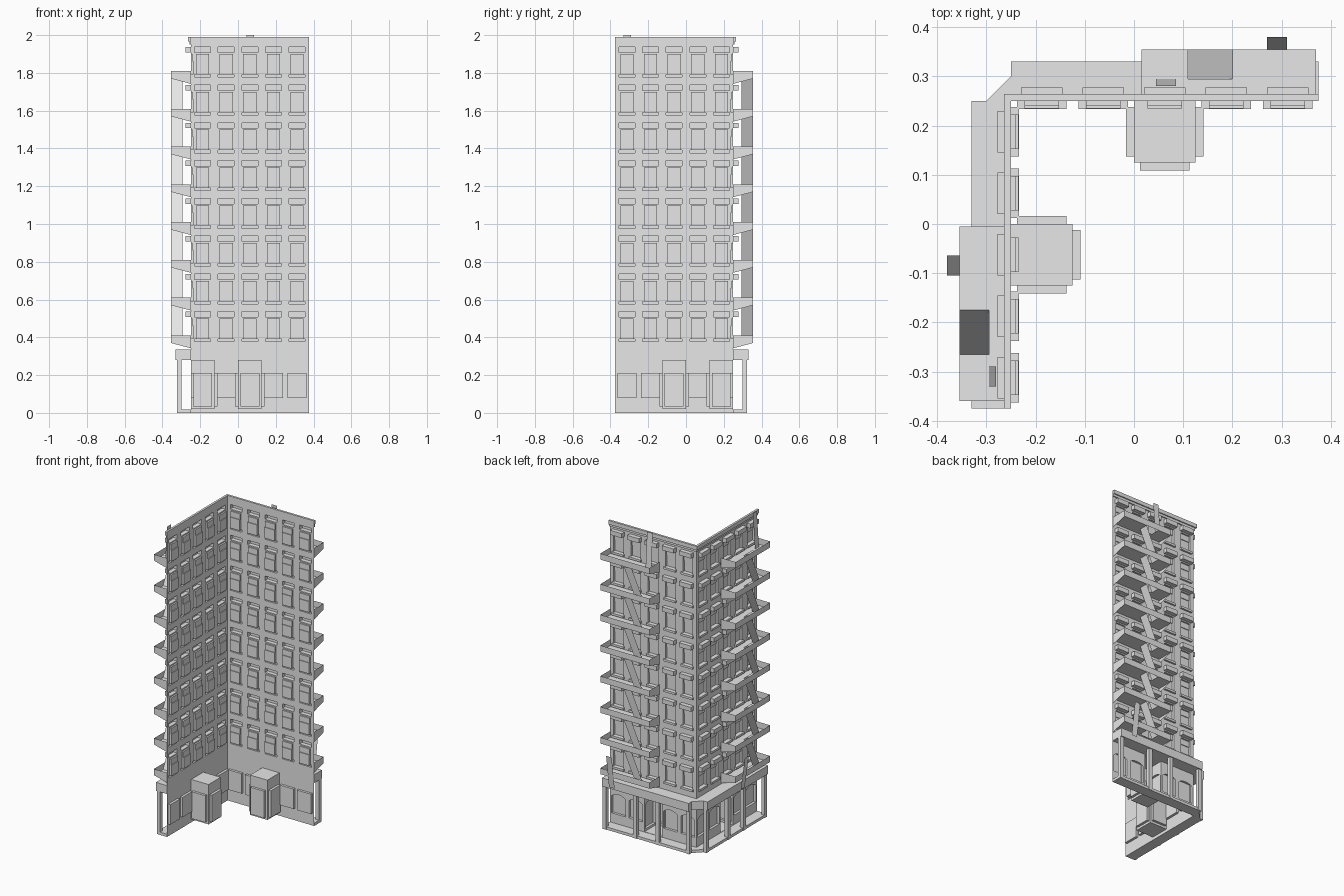
import bpy, bmesh, math
from mathutils import Matrix

cube = bpy.data.objects.get("Cube")
if cube:
    bpy.data.objects.remove(cube)

grey = bpy.data.materials.new("plain grey")
grey.use_nodes = True
grey.diffuse_color = (0.8, 0.8, 0.8, 1)
grey.node_tree.nodes["Principled BSDF"].inputs["Base Color"].default_value = (0.8, 0.8, 0.8, 1)

T = Matrix.Translation


def turn(deg):
    return Matrix.Rotation(math.radians(deg), 4, "Z")


def finish(name, bm, matrix=Matrix()):
    bmesh.ops.remove_doubles(bm, verts=bm.verts, dist=0.00001)
    bm.transform(matrix)
    mesh = bpy.data.meshes.new(name)
    bm.to_mesh(mesh)
    bm.free()
    mesh.materials.append(grey)
    obj = bpy.data.objects.new(name, mesh)
    bpy.context.collection.objects.link(obj)
    return obj


def face(bm, *points):
    return bm.faces.new([bm.verts.new(p) for p in points])


def box(bm, x0, x1, y0, y1, z0, z1):
    m = T(((x0 + x1) / 2, (y0 + y1) / 2, (z0 + z1) / 2))
    bmesh.ops.create_cube(bm, size=1, matrix=m @ Matrix.Diagonal((x1 - x0, y1 - y0, z1 - z0, 1)))


def relief(name, us, zs, depth, matrix, extra=None):
    """Wall sheet whose cells are pushed in or out by depth(u, z); None leaves a hole."""
    bm = bmesh.new()
    us, zs = sorted(us), sorted(zs)
    cols, rows = list(zip(us, us[1:])), list(zip(zs, zs[1:]))
    d = [[depth((a + b) / 2, (p + q) / 2) for p, q in rows] for a, b in cols]
    for i, (a, b) in enumerate(cols):
        for j, (p, q) in enumerate(rows):
            y = d[i][j]
            if y is None:
                continue
            face(bm, (a, y, p), (a, y, q), (b, y, q), (b, y, p))
            if i + 1 < len(cols) and d[i + 1][j] not in (None, y):
                n = d[i + 1][j]
                face(bm, (b, y, p), (b, y, q), (b, n, q), (b, n, p))
            if j + 1 < len(rows) and d[i][j + 1] not in (None, y):
                n = d[i][j + 1]
                face(bm, (a, y, q), (a, n, q), (b, n, q), (b, y, q))
    if extra:
        extra(bm)
    return finish(name, bm, matrix)


HALF, PITCH = 0.3125, 0.125
BAYS = [PITCH * (i - 2) for i in range(5)]
FLOORS = [0.377 + 0.2 * i for i in range(8)]


# Upper floors: sill, two sashes and lintel in each bay
def upper_depth(u, z):
    off = min(abs(u - c) for c in BAYS)
    h = z - max([f for f in FLOORS if f <= z], default=9)
    if off < 0.0425:
        if 0 < h < 0.014:
            return 0.012
        if 0.13 < h < 0.159:
            return 0.027
    if off < 0.035:
        if 0.014 < h < 0.085:
            return -0.015
        if 0.085 < h < 0.122:
            return -0.01
    return 0.0


# Shop fronts: arched windows, string course and a central entrance
SHOP = 0.05


def shop_depth(u, z):
    if abs(u) < PITCH / 2 and 0.02 < z < 0.28:
        return None
    if 0.318 < z < 0.332:
        return 0.01
    if min(abs(u - c) for c in BAYS) < SHOP and 0.08 < z < 0.21:
        return -0.016
    return 0.0


def arch(bm, c):
    steps = [c + SHOP * k / 4 for k in range(-4, 5)]
    curve = [(u, 0, 0.21 - 0.018 * ((u - c) / SHOP) ** 2) for u in steps]
    for p, q in zip(curve, curve[1:]):
        face(bm, p, (p[0], 0, 0.211), (q[0], 0, 0.211), q)


def shop_arches(bm):
    for c in BAYS:
        if c:
            arch(bm, c)


def alcove_depth(u, z):
    return -0.016 if abs(u) < SHOP and 0.035 < z < 0.21 else 0.0


# Fire escape: trays with railings, stairs between them, ladders at both ends
def fire_escape(name, matrix):
    bm = bmesh.new()
    x0, x1, s0, s1, y0, y1 = -0.0475, 0.3075, 0.0475, 0.1375, 0.045, 0.105
    for i in range(8):
        top = 0.41 + 0.2 * i
        low = top - 0.04
        for a, b, c in ((x0, s0, y1), (s0, s1, y0), (s1, x1, y1)):
            face(bm, (a, 0, low), (b, 0, low), (b, c, low), (a, c, low))
        face(bm, (x0, y1, low), (x0, y1, top), (x1, y1, top), (x1, y1, low))
        for x in (x0, x1):
            face(bm, (x, 0, low - 0.028), (x, 0, top), (x, y1, top), (x, y1, low))
        if i < 7:
            face(bm, (s0, y0, low), (s1, y0, low + 0.2), (s1, y1, low + 0.2), (s0, y1, low))
    face(bm, (0.208, 0.1, 0.3), (0.248, 0.1, 0.3), (0.248, 0.13, 0.515), (0.208, 0.13, 0.515))
    face(bm, (-0.0175, 0.045, 1.77), (0.0225, 0.045, 1.77), (0.0225, 0.03, 2.0), (-0.0175, 0.03, 2.0))
    finish(name, bm, matrix)


back = T((0.0625, 0.25, 0))
side = T((0, -0.125, 0)) @ turn(90) @ back

bay_cuts = [c + s * w for c in BAYS for s in (-1, 1) for w in (0.035, 0.0425)]
row_cuts = [f + h for f in FLOORS for h in (0, 0.014, 0.085, 0.122, 0.13, 0.159)]
shop_cuts = [c + s * SHOP for c in BAYS for s in (-1, 1)] + [-PITCH / 2, PITCH / 2]

for label, wall, shift in (("back", back, 0), ("side", side, -0.25)):
    relief(label + "_upper_wall", bay_cuts + [-HALF, HALF], row_cuts + [0.35, 1.97],
           upper_depth, wall)
    relief(label + "_shop_wall", shop_cuts + [-HALF, HALF],
           [0, 0.02, 0.08, 0.21, 0.28, 0.318, 0.332, 0.35], shop_depth, wall, shop_arches)

    # Entrance alcove
    w = PITCH / 2
    for part, place in (("rear", T((0, -2 * w, 0))),
                        ("left", T((w, -w, 0)) @ turn(90)),
                        ("right", T((-w, -w, 0)) @ turn(-90))):
        relief(f"{label}_alcove_{part}", [-w, -SHOP, SHOP, w], [0.02, 0.035, 0.21, 0.28],
               alcove_depth, wall @ place, lambda bm: arch(bm, 0))
    bm = bmesh.new()
    for z in (0.02, 0.28):
        face(bm, (-w, -2 * w, z), (w, -2 * w, z), (w, 0, z), (-w, 0, z))
    finish(label + "_alcove_floor_and_ceiling", bm, wall)

    # Shop columns
    bm = bmesh.new()
    for u in (-0.3, -0.08, 0.08, 0.3):
        box(bm, u - 0.0125, u + 0.0125, 0.05, 0.073, 0, 0.285)
    finish(label + "_shop_columns", bm, wall)

    fire_escape(label + "_fire_escape", T((0, shift, 0)) @ wall)


# Bands that run round both walls
def band(name, out, corner, z0, z1):
    bm = bmesh.new()
    outline = [(0.375, 0.25), (0.375, out)] + corner + [(-out, -0.375), (-0.25, -0.375), (-0.25, 0.25)]
    f = face(bm, *[(x, y, z0) for x, y in outline])
    up = bmesh.ops.extrude_face_region(bm, geom=[f])
    bmesh.ops.translate(bm, vec=(0, 0, z1 - z0),
                        verts=[v for v in up["geom"] if isinstance(v, bmesh.types.BMVert)])
    bmesh.ops.recalc_face_normals(bm, faces=bm.faces)
    finish(name, bm)


def cut_corner(out):
    return [(-0.25, out), (-0.25, 0.3), (-0.3, 0.25), (-out, 0.25)]


band("pavement_step", 0.32, cut_corner(0.32), 0, 0.018)
band("shop_canopy", 0.33, cut_corner(0.33), 0.28, 0.335)
band("roof_cornice", 0.264, [(-0.264, 0.264)], 1.965, 1.99)
band("cornice_moulding", 0.257, [(-0.257, 0.257)], 1.95, 1.965)
